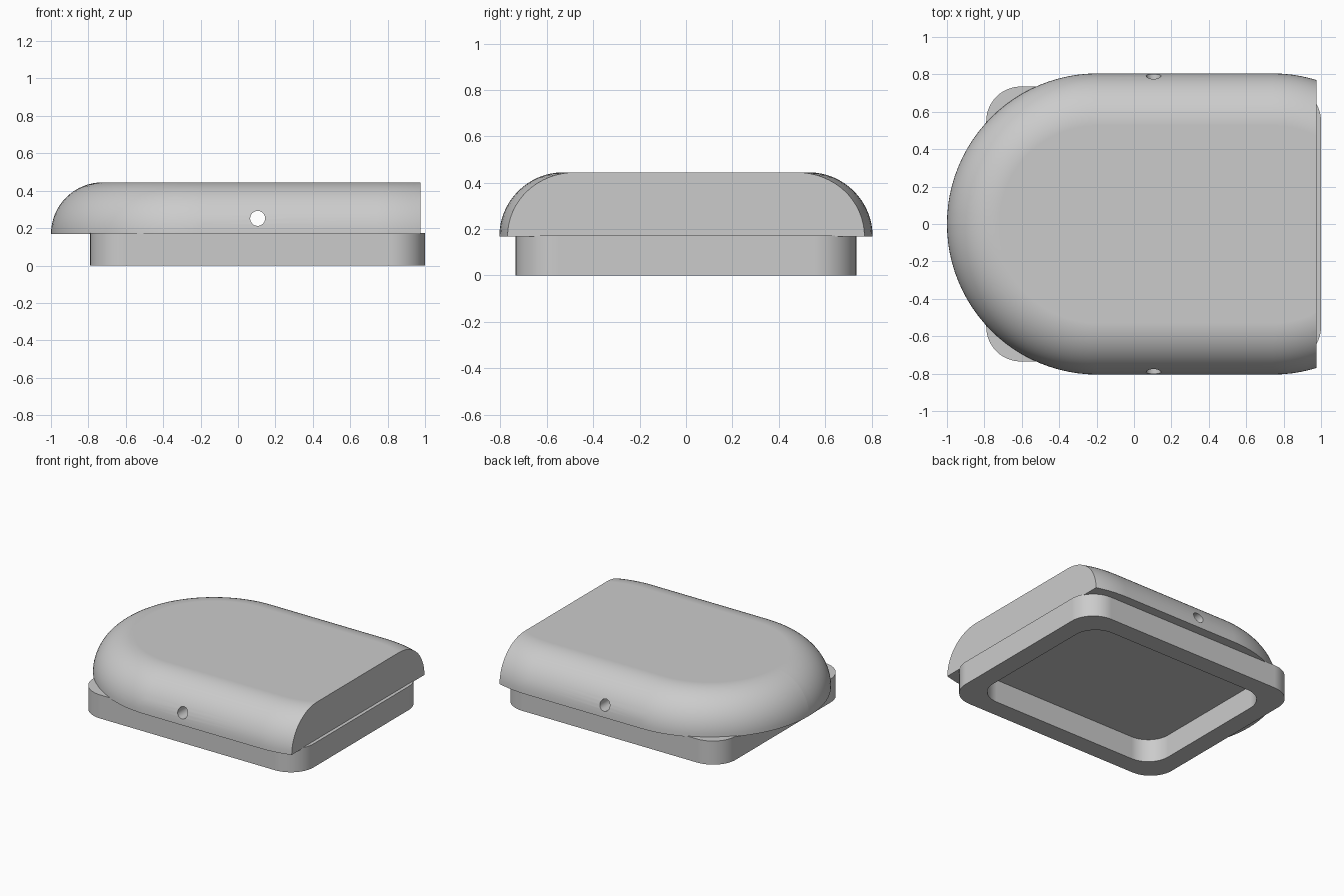
import bpy
import bmesh
from math import sin, cos, pi, radians

cube = bpy.data.objects.get("Cube")
if cube:
    bpy.data.objects.remove(cube, do_unlink=True)

grey = bpy.data.materials.new("light grey")
grey.use_nodes = True
colour = (0.6, 0.6, 0.6, 1)
grey.diffuse_color = colour
grey.node_tree.nodes["Principled BSDF"].inputs["Base Color"].default_value = colour


def outline(x0, x1, half_y, r, steps):
    """Rounded rectangle as a counter-clockwise list of points."""
    corners = [(x1 - r, half_y - r), (x0 + r, half_y - r),
               (x0 + r, r - half_y), (x1 - r, r - half_y)]
    return [(cx + r * cos((k + i / steps) * pi / 2), cy + r * sin((k + i / steps) * pi / 2))
            for k, (cx, cy) in enumerate(corners) for i in range(steps + 1)]


def add_ring(bm, points, z):
    return [bm.verts.new((x, y, z)) for x, y in points]


def bridge(bm, low, high):
    n = len(low)
    for i in range(n):
        j = (i + 1) % n
        bm.faces.new((low[i], low[j], high[j], high[i]))


def make_object(name, bm):
    bmesh.ops.remove_doubles(bm, verts=bm.verts, dist=1e-5)
    bmesh.ops.recalc_face_normals(bm, faces=bm.faces)
    mesh = bpy.data.meshes.new(name)
    bm.to_mesh(mesh)
    bm.free()
    mesh.materials.append(grey)
    obj = bpy.data.objects.new(name, mesh)
    bpy.context.collection.objects.link(obj)
    return obj


def select(obj):
    bpy.ops.object.select_all(action="DESELECT")
    obj.select_set(True)
    bpy.context.view_layer.objects.active = obj


def smooth(obj):
    select(obj)
    bpy.ops.object.shade_smooth_by_angle(angle=radians(30))
    mod = obj.modifiers.new("Flat caps", "WEIGHTED_NORMAL")
    mod.keep_sharp = True


# Base frame: rounded rectangular wall, open through the middle
base_top, wall, corner = 0.173, 0.137, 0.185
bm = bmesh.new()
outer = outline(-0.79, 1.0, 0.735, corner, 12)
inner = outline(-0.79 + wall, 1.0 - wall, 0.735 - wall, 0.17, 12)
rings = [add_ring(bm, p, z) for p, z in
         ((outer, 0), (outer, base_top), (inner, base_top), (inner, 0))]
for k in range(4):
    bridge(bm, rings[k], rings[(k + 1) % 4])
smooth(make_object("base_frame", bm))

# Lid: slot-shaped outline with a quarter-round edge, cut flat at one end
lid_z, fillet, lid_r, steps = 0.168, 0.277, 0.805, 16
bm = bmesh.new()
rings = []
for i in range(steps + 1):
    a = i / steps * pi / 2
    inset = fillet * (1 - cos(a))
    points = outline(-1.0 + inset, 1.545 - inset, lid_r - inset, lid_r - inset - 0.0005, 24)
    rings.append(add_ring(bm, points, lid_z + fillet * sin(a)))
for low, high in zip(rings, rings[1:]):
    bridge(bm, low, high)
bm.faces.new(rings[0][::-1])
bm.faces.new(rings[-1])
cut = bmesh.ops.bisect_plane(bm, geom=bm.verts[:] + bm.edges[:] + bm.faces[:],
                             plane_co=(0.975, 0, 0), plane_no=(1, 0, 0), clear_outer=True)
edges = [e for e in cut["geom_cut"] if isinstance(e, bmesh.types.BMEdge)]
bmesh.ops.contextual_create(bm, geom=edges)
lid = make_object("lid", bm)

# Pin hole drilled through the lid from front to back
bpy.ops.mesh.primitive_cylinder_add(vertices=32, radius=0.04, depth=2,
                                    location=(0.105, 0, 0.252), rotation=(pi / 2, 0, 0))
drill = bpy.context.object
drill.name = "pin_hole_cutter"
drill.data.materials.append(grey)
select(lid)
mod = lid.modifiers.new("Pin hole", "BOOLEAN")
mod.operation = "DIFFERENCE"
mod.solver = "EXACT"
mod.object = drill
bpy.ops.object.modifier_apply(modifier=mod.name)
bpy.data.objects.remove(drill, do_unlink=True)
smooth(lid)
